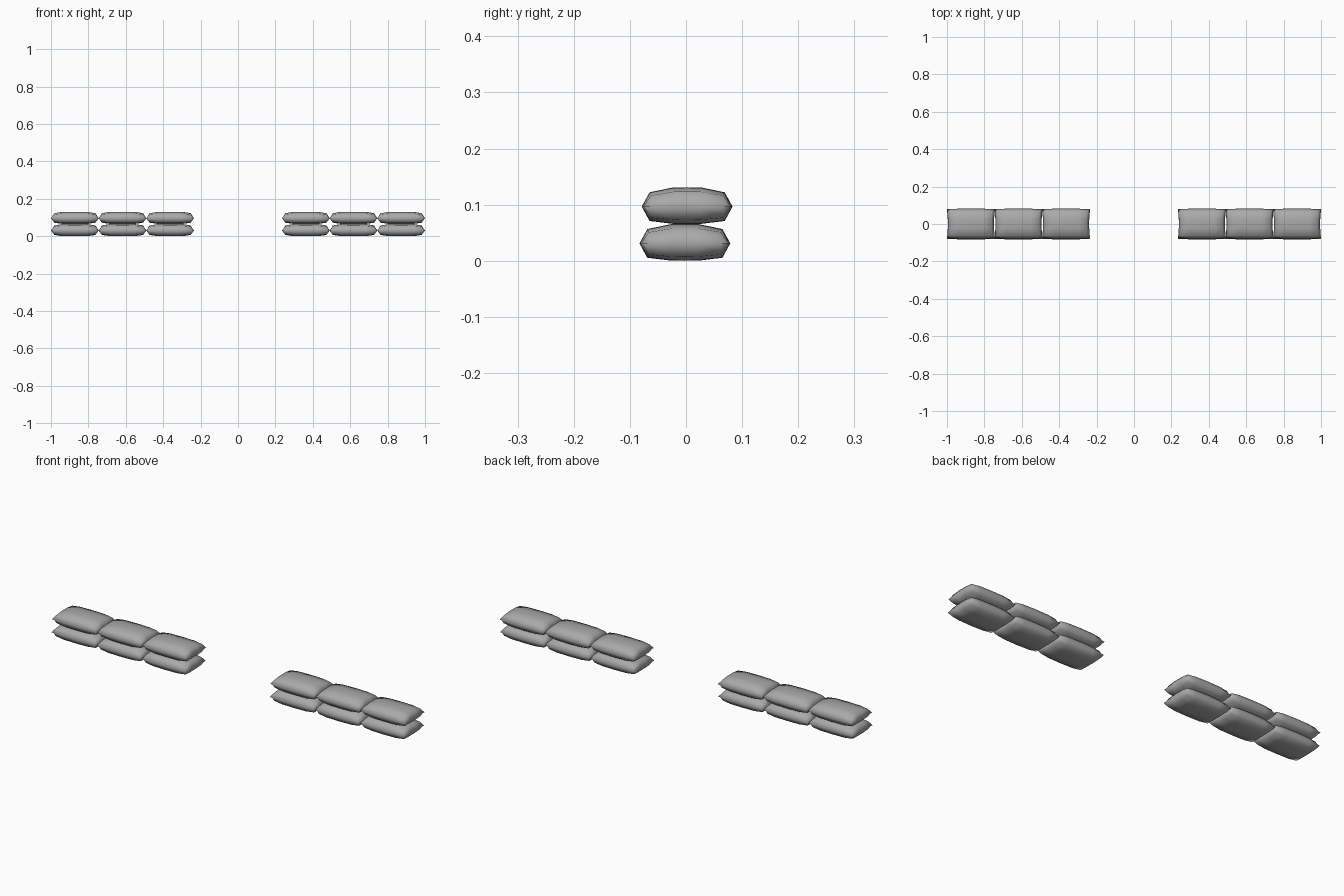
import bpy, bmesh

if "Cube" in bpy.data.objects:
    bpy.data.objects.remove(bpy.data.objects["Cube"])

# Half-grid stations of one stuffed bag, from centre to seam
X = [0.0, 0.07, 0.114, 0.128]
Y = [0.0, 0.025, 0.067, 0.081]
FX = [1.0, 0.97, 0.74, 0.0]      # puffiness along the length
TOP = [1.0, 0.99, 0.70, 0.0]     # puffiness across, upper half
BOT = [1.0, 0.99, 0.80, 0.0]     # puffiness across, lower half
SEAM, H = 0.031, 0.0655

# Dark grey cloth
cloth = bpy.data.materials.new("dark_cloth")
cloth.diffuse_color = (0.4, 0.4, 0.4, 1)
cloth.use_nodes = True
cloth.node_tree.nodes["Principled BSDF"].inputs["Base Color"].default_value = cloth.diffuse_color


def bag_mesh():
    bm = bmesh.new()
    idx = range(-3, 4)
    sheets = []
    for top in (True, False):
        g = {}
        for i in idx:
            for j in idx:
                a, b = abs(i), abs(j)
                rim = 3 in (a, b)
                if rim and not top:
                    g[i, j] = sheets[0][i, j]
                    continue
                # ends pull in at the middle, sides bulge out
                x = X[a] - (0.005 * (1 - (Y[b] / 0.081) ** 2) * (X[a] / 0.128) ** 2)
                y = Y[b] * (1 - 0.05 * (X[a] / 0.128) ** 2)
                puff = (FX[a] * (TOP if top else BOT)[b]) ** 0.85
                z = SEAM + puff * ((H - SEAM) if top else -SEAM)
                g[i, j] = bm.verts.new((x if i > 0 else -x, y if j > 0 else -y, z))
        sheets.append(g)
        for i in range(-3, 3):
            for j in range(-3, 3):
                f = [g[i, j], g[i + 1, j], g[i + 1, j + 1], g[i, j + 1]]
                bm.faces.new(f if top else f[::-1])
    bmesh.ops.recalc_face_normals(bm, faces=bm.faces)
    for f in bm.faces:
        f.smooth = True
    me = bpy.data.meshes.new("sandbag")
    bm.to_mesh(me)
    bm.free()
    me.materials.append(cloth)
    return me


# Two short walls, each three bags long and two courses high
mesh = bag_mesh()
for side, sname in ((-1, "left"), (1, "right")):
    for layer, lname in enumerate(("lower", "upper")):
        for k in range(3):
            ob = bpy.data.objects.new(f"sandbag_{sname}_{lname}_{k + 1}", mesh)
            ob.location = (side * (0.363 + 0.2545 * k), 0.002 if layer else -0.002, layer * H)
            bpy.context.collection.objects.link(ob)
